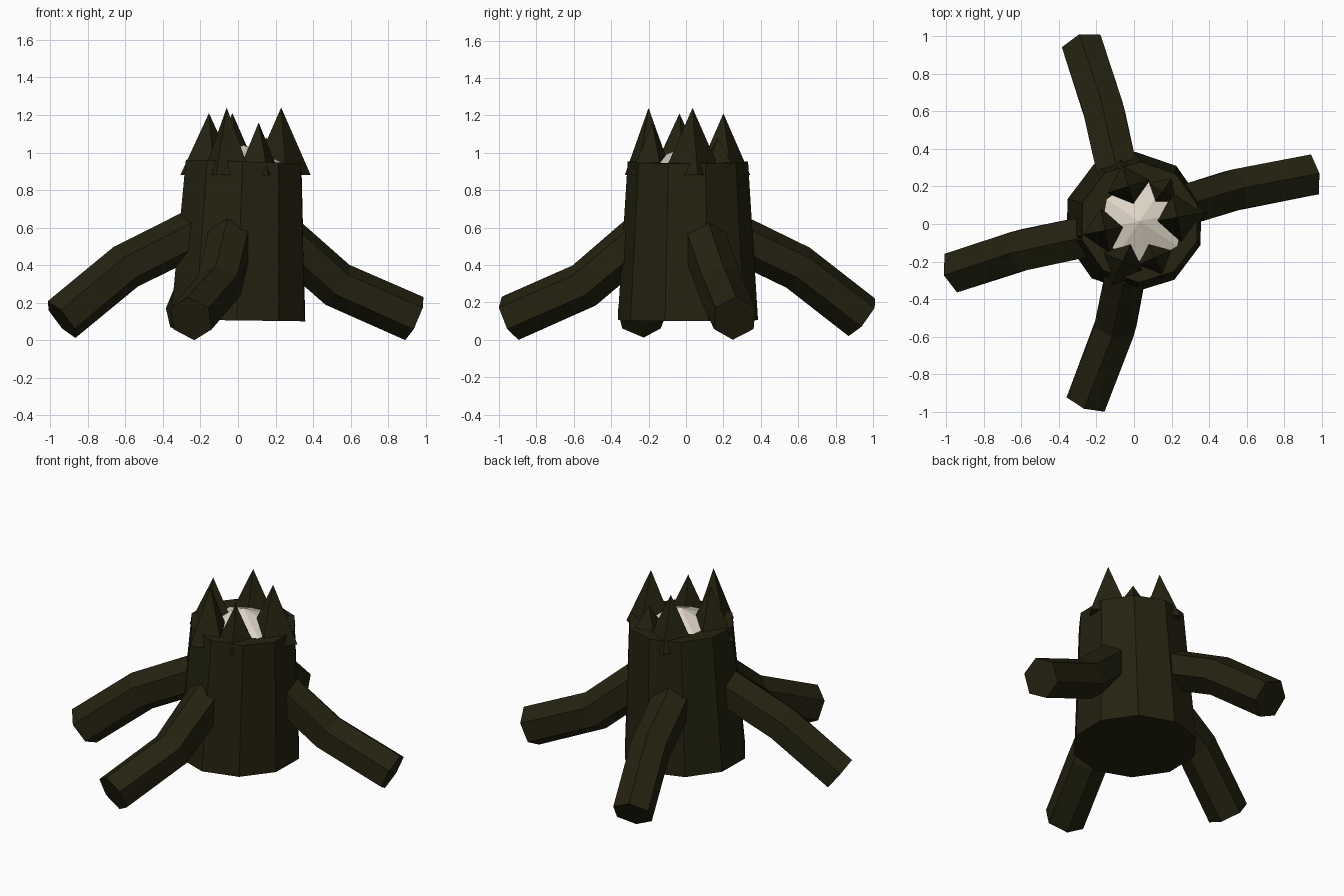
import bpy, bmesh
from math import cos, sin, radians, atan2, tau
from mathutils import Vector, Matrix

cube = bpy.data.objects.get("Cube")
if cube:
    bpy.data.objects.remove(cube, do_unlink=True)


def material(name, rgb):
    mat = bpy.data.materials.new(name)
    mat.use_nodes = True
    mat.diffuse_color = (*rgb, 1)
    mat.node_tree.nodes["Principled BSDF"].inputs["Base Color"].default_value = (*rgb, 1)
    return mat


bark = material("dark_bark", (0.018, 0.016, 0.005))
wood = material("pale_wood", (0.75, 0.68, 0.58))


def finish(bm, name, mat):
    bmesh.ops.recalc_face_normals(bm, faces=bm.faces)
    mesh = bpy.data.meshes.new(name)
    bm.to_mesh(mesh)
    bm.free()
    mesh.materials.append(mat)
    obj = bpy.data.objects.new(name, mesh)
    bpy.context.collection.objects.link(obj)
    return obj


def loft(rings, name, mat):
    """Skin a list of equal point rings and cap both ends."""
    bm = bmesh.new()
    loops = [[bm.verts.new(p) for p in ring] for ring in rings]
    for a, b in zip(loops, loops[1:]):
        for i in range(len(a)):
            j = (i + 1) % len(a)
            bm.faces.new((a[i], a[j], b[j], b[i]))
    bm.faces.new(loops[0])
    bm.faces.new(loops[-1])
    return finish(bm, name, mat)


def cone(name, mat, base, radius, height, sides, turn):
    bm = bmesh.new()
    place = Matrix.Translation(Vector(base) + Vector((0, 0, height / 2)))
    bmesh.ops.create_cone(bm, cap_ends=True, segments=sides, radius1=radius, radius2=0,
                          depth=height, matrix=place @ Matrix.Rotation(turn, 4, "Z"))
    return finish(bm, name, mat)


# Ten-sided tapered trunk with a slightly tilted rim
def trunk_ring(cx, z, r, tilt):
    angles = [radians(17) + tau * i / 10 for i in range(10)]
    return [(cx + r * cos(a), 0.01 + r * sin(a), z - tilt * cos(a)) for a in angles]


loft([trunk_ring(0, 0.105, 0.375, 0.005), trunk_ring(0.03, 0.952, 0.322, 0.01)], "trunk", bark)

# Pale heartwood rising inside the ring of splinters
cone("heartwood", wood, (0.03, 0.015, 0.93), 0.28, 0.11, 8, 0.2)

# Square splinters around the rim, one corner facing outwards: x, y, tip height, radius
splinters = [(0.23, 0.035, 1.24, 0.16), (0.15, 0.17, 1.08, 0.13), (-0.03, 0.2, 1.21, 0.15),
             (-0.155, -0.035, 1.21, 0.155), (-0.06, -0.2, 1.24, 0.14), (0.11, -0.18, 1.16, 0.125)]
for n, (x, y, tip, r) in enumerate(splinters, 1):
    cone(f"splinter_{n}", bark, (x, y, 0.88), r, tip - 0.88, 4, atan2(y, x - 0.03))


# Bent hexagonal roots with a ridge along the top
def root(name, points, radius=0.125):
    pts = [Vector(p) for p in points]
    rings = []
    for i, p in enumerate(pts):
        before = (p - pts[i - 1]).normalized() if i else Vector()
        after = (pts[i + 1] - p).normalized() if i < len(pts) - 1 else Vector()
        along = (before + after).normalized()
        side = along.cross(Vector((0, 0, 1))).normalized()
        up = side.cross(along)
        rings.append([p + radius * (cos(tau * k / 6) * up + sin(tau * k / 6) * side)
                      for k in range(6)])
    return loft(rings, name, bark)


root("left_root", [(0.24, 0.09, 0.55), (0.53, 0.18, 0.295), (0.94, 0.26, 0.115)])
root("back_root", [(-0.08, 0.24, 0.56), (-0.16, 0.6, 0.385), (-0.27, 0.94, 0.12)])
root("right_root", [(-0.22, -0.06, 0.58), (-0.6, -0.14, 0.39), (-0.94, -0.25, 0.11)])
root("front_root", [(-0.04, -0.24, 0.55), (-0.1, -0.545, 0.29), (-0.25, -0.94, 0.115)])
